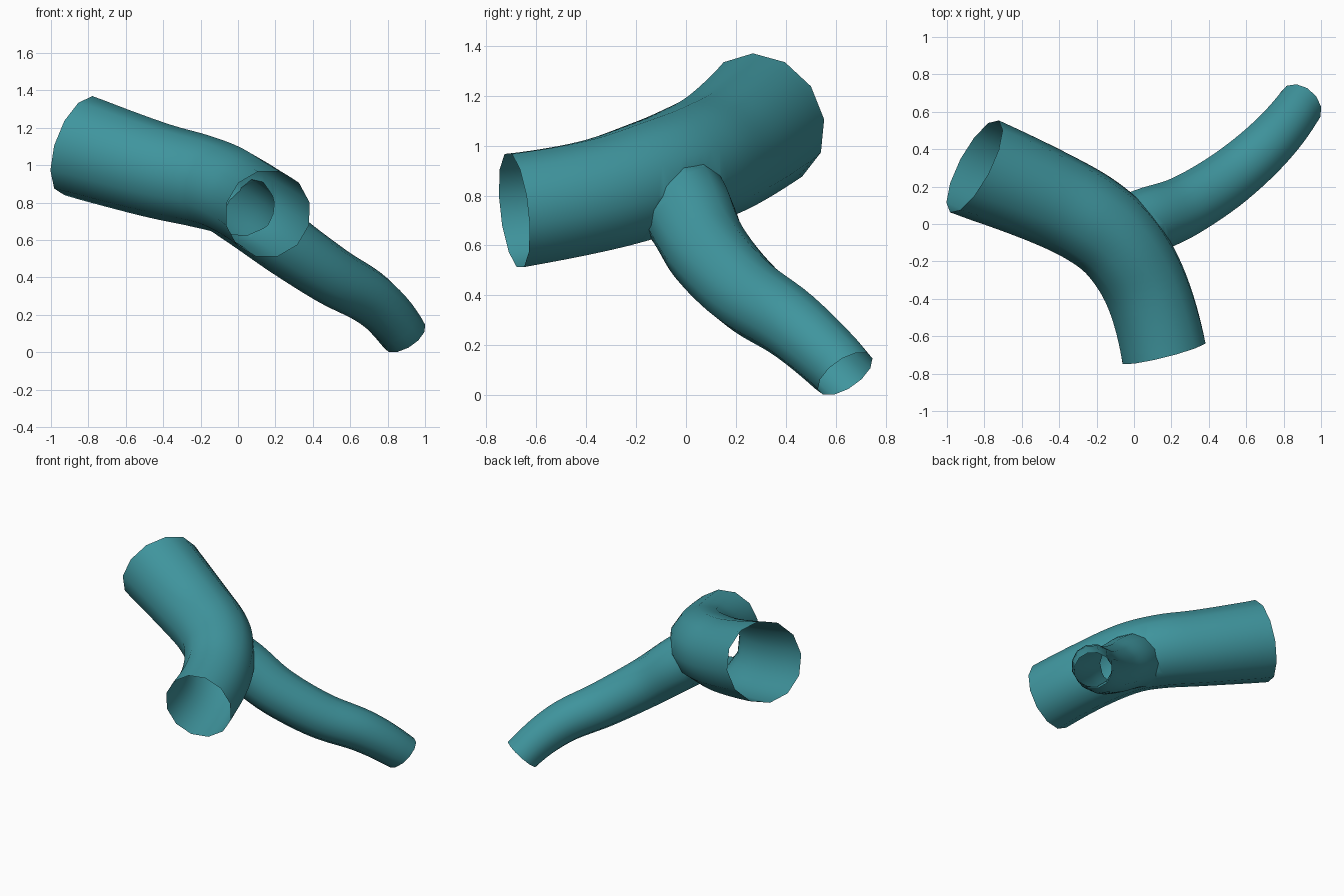
import bpy, bmesh, math
from mathutils import Vector

if "Cube" in bpy.data.objects:
    bpy.data.objects.remove(bpy.data.objects["Cube"])

SIDES = 12

teal = bpy.data.materials.new("teal")
teal.diffuse_color = (0.05, 0.30, 0.34, 1)
teal.use_nodes = True
teal.node_tree.nodes["Principled BSDF"].inputs["Base Color"].default_value = teal.diffuse_color


def smooth_path(points, steps):
    """Spline through (x, y, z, radius) points."""
    p = [Vector(q) for q in points]
    p = [3 * p[0] - 3 * p[1] + p[2]] + p + [3 * p[-1] - 3 * p[-2] + p[-3]]
    out = []
    for i in range(1, len(p) - 2):
        a, b, c, d = p[i - 1:i + 3]
        for s in range(steps):
            t = s / steps
            out.append(0.5 * (2 * b + (c - a) * t + (2 * a - 5 * b + 4 * c - d) * t * t
                              + (3 * b - a - 3 * c + d) * t ** 3))
    return out + [p[-2]]


def tube(name, points, first_dir, last_dir, phases, steps=6):
    """Closed round tube along a path; also returns its two end planes."""
    path = smooth_path(points, steps)
    pos = [q.to_3d() for q in path]
    last = len(pos) - 1
    bm = bmesh.new()
    rings, planes = [], []
    for i, c in enumerate(pos):
        if i == 0:
            tan = Vector(first_dir)
        elif i == last:
            tan = Vector(last_dir)
        else:
            tan = pos[i + 1] - pos[i - 1]
        tan.normalize()
        side = tan.cross(Vector((0, 0, 1))).normalized()
        up = side.cross(tan)
        r = path[i][3]
        phase = phases[0] + (phases[1] - phases[0]) * i / last
        ring = []
        for k in range(SIDES):
            a = 2 * math.pi * (k + phase) / SIDES
            ring.append(bm.verts.new(c + side * (r * math.cos(a)) + up * (r * math.sin(a))))
        rings.append(ring)
        if i in (0, last):
            planes.append((c, tan, r))
    for a, b in zip(rings, rings[1:]):
        for k in range(SIDES):
            n = (k + 1) % SIDES
            bm.faces.new((a[k], a[n], b[n], b[k]))
    bm.faces.new(rings[0])
    bm.faces.new(rings[-1])
    bmesh.ops.recalc_face_normals(bm, faces=bm.faces)
    mesh = bpy.data.meshes.new(name)
    bm.to_mesh(mesh)
    bm.free()
    mesh.materials.append(teal)
    obj = bpy.data.objects.new(name, mesh)
    bpy.context.collection.objects.link(obj)
    return obj, planes


# Wide bent pipe, from its raised back end to its front end
pipe, pipe_ends = tube("branched_pipe", [
    (-0.853, 0.308, 1.105, 0.278), (-0.46, 0.143, 0.98, 0.257), (-0.22, 0.015, 0.92, 0.248),
    (-0.06, -0.13, 0.87, 0.239), (0.07, -0.36, 0.80, 0.232), (0.16, -0.688, 0.74, 0.236)],
    (0.83, -0.44, -0.30), (0.24, -0.96, -0.11), (0.0, 0.5))

# Narrow side branch, from inside the wide pipe down to its tip
branch, branch_ends = tube("side_branch", [
    (-0.12, -0.09, 0.86, 0.19), (0.05, 0.005, 0.74, 0.185), (0.26, 0.09, 0.575, 0.169),
    (0.5, 0.24, 0.41, 0.157), (0.725, 0.435, 0.275, 0.143), (0.89, 0.638, 0.086, 0.127)],
    (0.7, 0.4, -0.5), (0.46, 0.5, -0.73), (0.5, 0.5))

# Join the two into one hollow shape
mod = pipe.modifiers.new("join", 'BOOLEAN')
mod.operation = 'UNION'
mod.solver = 'EXACT'
mod.object = branch
bpy.context.view_layer.objects.active = pipe
pipe.select_set(True)
bpy.ops.object.modifier_apply(modifier=mod.name)
bpy.data.objects.remove(branch)

# Open the three ends
bm = bmesh.new()
bm.from_mesh(pipe.data)
caps = []
for f in bm.faces:
    for c, n, r in pipe_ends + branch_ends[1:]:
        if all(abs((v.co - c).dot(n)) < 1e-3 and (v.co - c).length < r * 1.1 for v in f.verts):
            caps.append(f)
            break
bmesh.ops.delete(bm, geom=caps, context='FACES')
bm.to_mesh(pipe.data)
bm.free()

bpy.ops.object.shade_smooth_by_angle(angle=math.radians(38))
